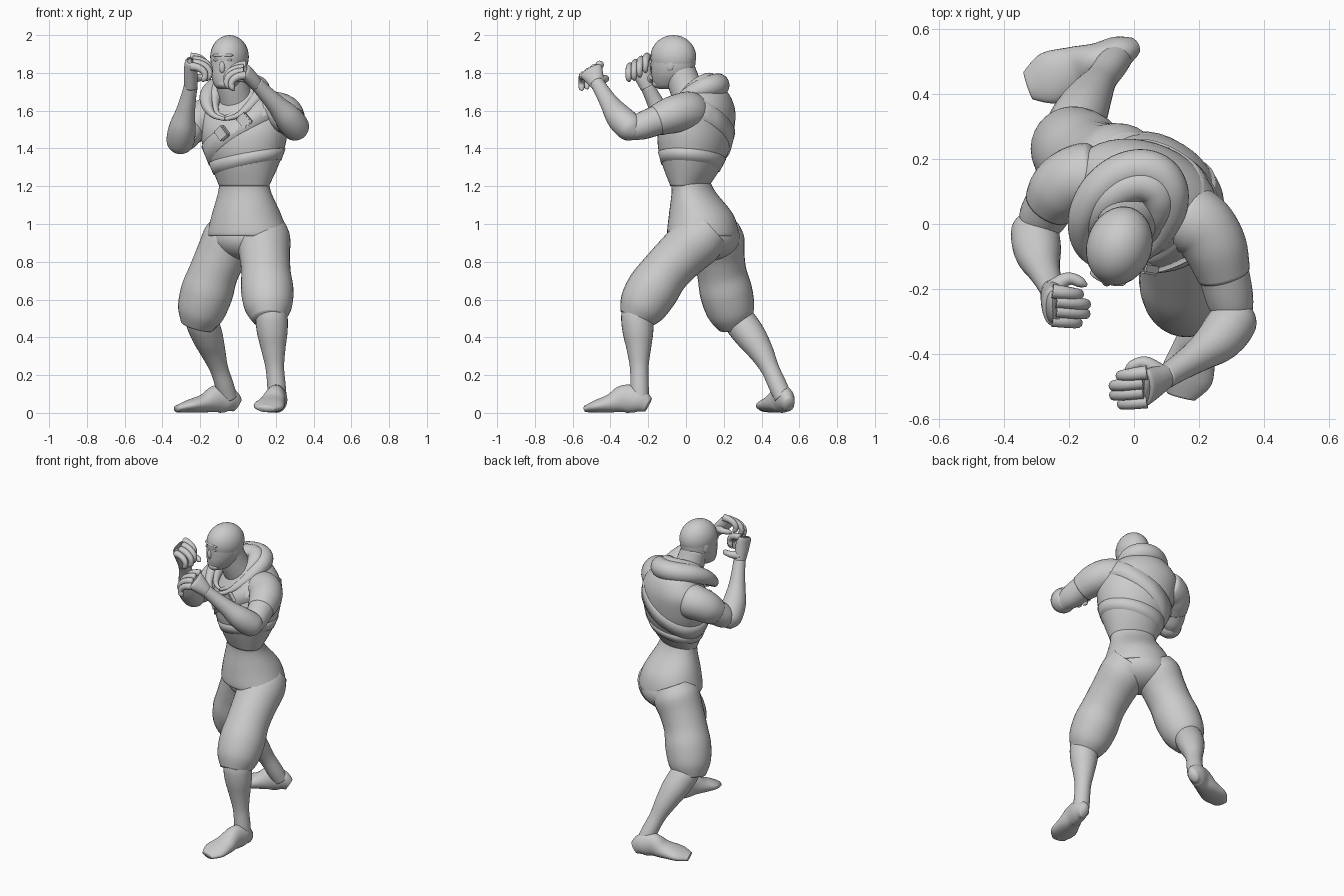
import bpy, bmesh
from math import sin, cos, pi, radians
from mathutils import Vector, Matrix

if "Cube" in bpy.data.objects:
    bpy.data.objects.remove(bpy.data.objects["Cube"])


def finish(name, bm, smooth=True):
    bmesh.ops.recalc_face_normals(bm, faces=bm.faces)
    me = bpy.data.meshes.new(name)
    bm.to_mesh(me)
    bm.free()
    for p in me.polygons:
        p.use_smooth = smooth
    ob = bpy.data.objects.new(name, me)
    bpy.context.collection.objects.link(ob)
    return ob


def spline(keys, n):
    """Catmull-Rom samples through rows of numbers, n per span."""
    out = []
    for i in range(len(keys) - 1):
        p = [Vector(keys[min(max(j, 0), len(keys) - 1)]) for j in (i - 1, i, i + 1, i + 2)]
        for k in range(n):
            t = k / n
            out.append(0.5 * (2 * p[1] + (p[2] - p[0]) * t + (2 * p[0] - 5 * p[1] + 4 * p[2] - p[3]) * t * t
                              + (3 * p[1] - p[0] - 3 * p[2] + p[3]) * t ** 3))
    return out + [Vector(keys[-1])]


def loft(name, keys, ref=(1, 0, 0), level=False, yaw=0, n=6, sides=28, floor=False):
    """Skin elliptical rings: x, y, z, radius a (along ref), radius b."""
    s = spline([k if len(k) == 5 else (*k, k[3]) for k in keys], n)
    bm = bmesh.new()
    rings = []
    ref = Vector((cos(yaw), sin(yaw), 0)) if level else Vector(ref)
    for i, r in enumerate(s):
        c = Vector(r[:3])
        t = Vector(s[min(i + 1, len(s) - 1)][:3]) - Vector(s[max(i - 1, 0)][:3])
        t = Vector((0, 0, 1)) if level else t.normalized()
        a = (ref - t * ref.dot(t)).normalized()
        b = t.cross(a)
        ring = []
        for k in range(sides):
            q = 2 * pi * k / sides
            v = c + a * cos(q) * max(r[3], .002) + b * sin(q) * max(r[4], .002)
            if floor:
                v.z = max(v.z, 0)
            ring.append(bm.verts.new(v))
        rings.append(ring)
    for u, w in zip(rings, rings[1:]):
        for k in range(sides):
            bm.faces.new((u[k], u[k - 1], w[k - 1], w[k]))
    bm.faces.new(rings[0])
    bm.faces.new(rings[-1])
    return finish(name, bm)


def limb(name, joints, radii, end=1.0, **kw):
    """Loft along a bent path with evenly spaced radii (single or pairs)."""
    path = spline(joints, 30)
    m = len(radii) - 1
    keys = []
    for i, r in enumerate(radii):
        p = path[round(i / m * end * (len(path) - 1))]
        keys.append((*p, *r) if isinstance(r, tuple) else (*p, r))
    return loft(name, keys, **kw)


def ball(name, loc, size, yaw=0):
    bm = bmesh.new()
    m = Matrix.Translation(loc) @ Matrix.Rotation(yaw, 4, 'Z') @ Matrix.Diagonal((*size, 1))
    bmesh.ops.create_uvsphere(bm, u_segments=32, v_segments=20, radius=1, matrix=m)
    return finish(name, bm)


# Torso: chest turned towards -x
YAW = radians(-24)
TORSO = [(.032, .02, 1.2, .138, .094), (.035, .033, 1.3, .18, .148), (.032, .043, 1.4, .22, .184),
         (.03, .055, 1.5, .24, .192), (.03, .08, 1.6, .235, .168), (.02, .095, 1.68, .17, .13),
         (0, .09, 1.74, .09, .09)]
loft("vest", TORSO, level=True, yaw=YAW, sides=40)
loft("jacket_skirt", [(.05, .09, .94, .19, .16), (.05, .09, .945, .217, .184), (.045, .08, 1.05, .187, .167),
                      (.035, .04, 1.17, .145, .11), (.032, .02, 1.24, .138, .094)], level=True, yaw=YAW, sides=40)
ball("pelvis", (.045, .115, .93), (.195, .165, .125), YAW)


def on_torso(z, a, off=0.0):
    for k, m in zip(TORSO, TORSO[1:]):
        if k[2] <= z <= m[2]:
            f = Vector(k).lerp(Vector(m), (z - k[2]) / (m[2] - k[2]))
            v = Vector(((f[3] + off) * cos(a), (f[4] + off) * sin(a), 0))
            v.rotate(Matrix.Rotation(YAW, 3, 'Z'))
            return v + Vector((f[0], f[1], z))


def band(name, z0, amp, half, out):
    """Cloth band slanting around the torso."""
    bm = bmesh.new()
    rows = []
    for i in range(72):
        a = 2 * pi * i / 72
        z = z0 + amp * cos(a)
        rows.append([bm.verts.new(on_torso(z + d * half, a, out if abs(d) < 1 else -.01))
                     for d in (-1, -.85, .85, 1)])
    for i in range(72):
        for j in range(3):
            bm.faces.new((rows[i - 1][j], rows[i][j], rows[i][j + 1], rows[i - 1][j + 1]))
    return finish(name, bm)


band("shoulder_strap", 1.49, .14, .055, .009)
band("vest_fold", 1.33, .04, .035, .006)

# Pouches on the strap
for i in range(2):
    a = radians(-70 - 28 * i)
    bm = bmesh.new()
    m = (Matrix.Translation(on_torso(1.5 + .14 * cos(a), a, .014)) @ Matrix.Rotation(YAW + (a + pi / 2) * .7, 4, 'Z')
         @ Matrix.Rotation(radians(-40), 4, 'Y') @ Matrix.Diagonal((.06, .035, .07, 1)))
    bmesh.ops.create_cube(bm, size=1, matrix=m)
    bmesh.ops.bevel(bm, geom=bm.edges[:], offset=.006, segments=2, affect='EDGES')
    finish(f"pouch_{i + 1}", bm, False)


# Hood lying around the neck: thick and high behind, thin and low in front
def hood_ring(name, scale, thick, lift):
    keys = []
    for i in range(13):
        a = -pi / 2 + 2 * pi * i / 12
        s, c = sin(a), cos(a)
        keys.append((-.025 + .045 * s + .132 * c * scale, .018 + .15 * s * scale,
                     1.645 + lift + .09 * s + .035 * c * c, (.036 + .026 * s + .01 * c * c) * thick))
    loft(name, keys, ref=(0, 0, 1))


hood_ring("hood", 1, 1, 0)
hood_ring("hood_lining", .7, .9, .01)
limb("neck", [(0, .05, 1.62), (-.025, .0, 1.72), (-.042, -.035, 1.82)], [.1, .088, .082])

# Head turned slightly to -x, lower face masked
HY = radians(-18)
ball("cranium", (-.045, -.067, 1.885), (.1, .123, .115), HY)
loft("mask", [(-.07, -.105, 1.715, .03, .04), (-.066, -.096, 1.733, .056, .075), (-.055, -.077, 1.78, .083, .107),
              (-.048, -.069, 1.83, .095, .118), (-.046, -.067, 1.885, .098, .121)], level=True, yaw=HY)
FACE = Matrix.Translation((-.048, -.067, 0)) @ Matrix.Rotation(HY, 4, 'Z')
for name, y, z, size in (("masked_nose", -.11, 1.83, (.017, .02, .035)), ("brow", -.103, 1.893, (.058, .02, .012)),
                         ("masked_chin", -.085, 1.745, (.04, .03, .027))):
    ball(name, FACE @ Vector((0, y, z)), size, HY)
for side, s in (("left", 1), ("right", -1)):
    ball(side + "_eye", FACE @ Vector((s * .036, -.107, 1.868)), (.016, .009, .007), HY)
    ball(side + "_ear", FACE @ Vector((s * .09, .01, 1.845)), (.009, .022, .033), HY)


def arm(side, upper, fore):
    limb(side + "_upper_arm", upper, [.07, .098, .1, .09, .08, .071, .045])
    limb(side + "_sleeve", upper, [.07, .102, .107, .102, .097, .082], end=.7)
    limb(side + "_forearm", fore, [.035, .069, .075, .069, .052, .041, .037])


def hand(side, wrist, knuckle, s, drop):
    """Half-closed hand whose fingers curl towards -s x."""
    w, k = Vector(wrist), Vector(knuckle)
    u = Vector((0, -.86, -drop))
    limb(side + "_palm", [w, k, k + (k - w) * .12], [(.037, .034), (.049, .037), (.062, .033), (.058, .025), (.044, .012)],
         ref=u)
    for i in range(4):
        b = k + u * (i - 1.5) * .034 + Vector((-s * .012 * (i % 3 > 0), 0, 0))
        size = (1, 1.12, 1.1, .95)[i]
        keys = []
        for j in range(7):
            q = min(j, 5.7) * .4
            p = b + Vector((-s * .08 * sin(q), -.01 * sin(q), -.04 + .05 * cos(q))) * size
            keys.append((*p, .022 - .0014 * j if j < 6 else .005))
        loft(f"{side}_finger_{i + 1}", keys, ref=u, n=4, sides=12)
    a = w.lerp(k, .35)
    limb(side + "_thumb", [a + Vector((-s * x, y, z)) for x, y, z in ((0, .02, 0), (.05, .052, .01), (.105, .03, .005))],
         [.027, .025, .021, .018, .016, .005], ref=u, n=4, sides=12)


# Left arm reaches forward, right arm is held up close to the face
arm("left", [(.13, .04, 1.59), (.24, -.05, 1.585), (.315, -.315, 1.487)],
    [(.33, -.255, 1.475), (.255, -.36, 1.575), (.095, -.47, 1.745)])
arm("right", [(-.1, .15, 1.57), (-.215, .115, 1.54), (-.31, -.03, 1.415)],
    [(-.31, .02, 1.395), (-.293, -.095, 1.52), (-.25, -.205, 1.73)])
hand("left", (.1, -.465, 1.735), (.04, -.5, 1.805), 1, .55)
hand("right", (-.25, -.203, 1.72), (-.25, -.25, 1.85), -1, .5)


def leg(side, thigh, shin, foot, ref):
    """Gathered trouser leg, bare shin and bare foot."""
    limb(side + "_trouser_leg", thigh, [.12, .142, .134, .131, .139, .126, .088])
    limb(side + "_shin", shin, [.075, .085, .081, .065, .049, .049, .047])
    sole = [(.03, .04), (.05, .066), (.055, .074), (.07, .05), (.08, .033), (.045, .018)]
    path = spline([(*p, 0) for p in foot], 30)
    keys = []
    for i, (a, b) in enumerate(sole):
        p = path[round(i / 5 * (len(path) - 1))]
        keys.append((p[0], p[1], b * .95 + .004, a, b))
    loft(side + "_foot", keys, ref=ref, floor=True)


# Left leg forward, right leg stretched back
leg("left", [(.13, .13, .98), (.148, -.11, .745), (.165, -.272, .495)],
    [(.175, -.262, .56), (.187, -.25, .34), (.212, -.245, .05)],
    [(.222, -.2), (.19, -.36), (.145, -.53)], (1, 0, 0))
leg("right", [(-.015, .16, .98), (-.13, .19, .74), (-.218, .258, .46)],
    [(-.21, .25, .53), (-.13, .4, .32), (-.05, .515, .08)],
    [(-.005, .545), (-.14, .49), (-.325, .425)], (0, 1, 0))
